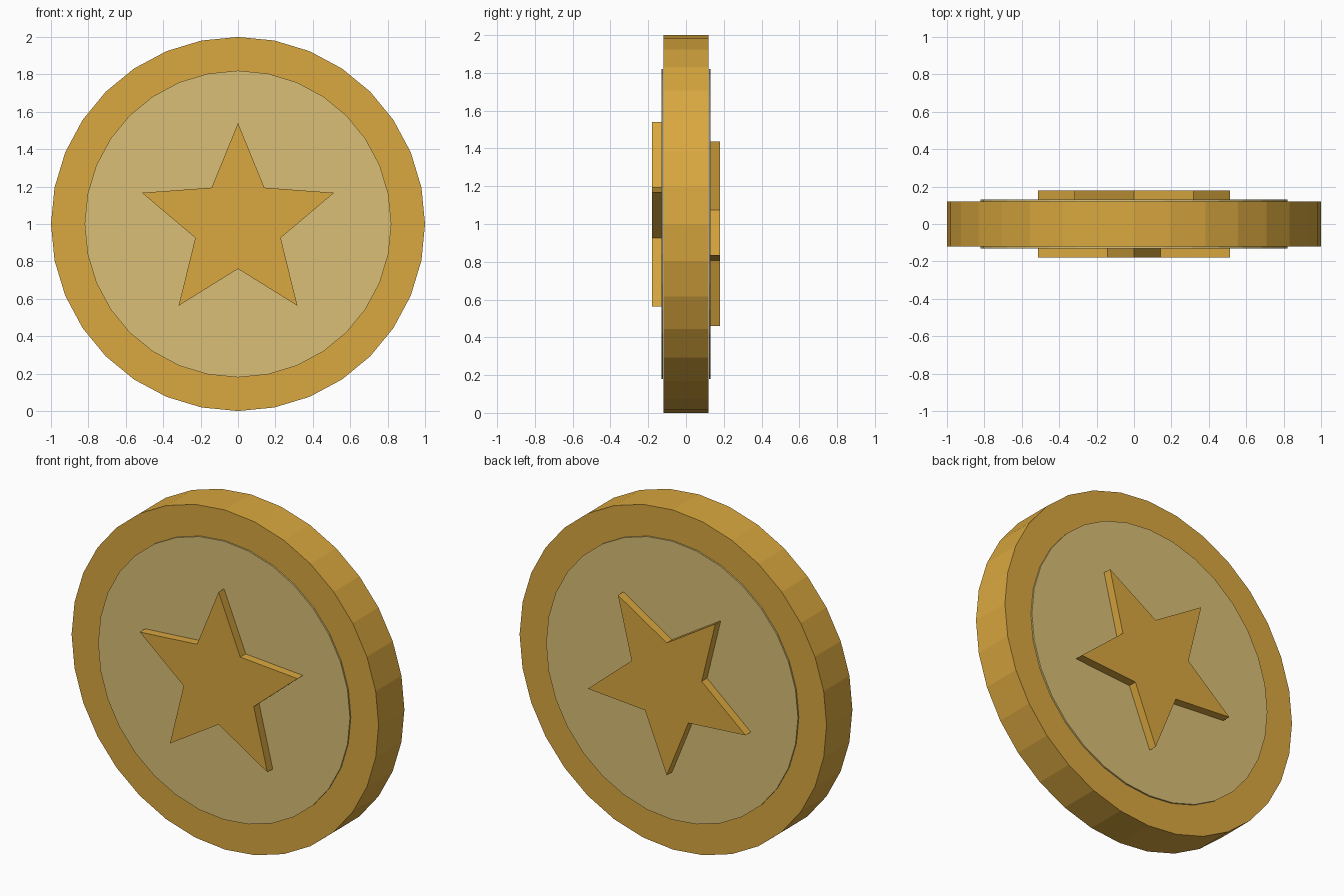
import bpy, bmesh, math

if "Cube" in bpy.data.objects:
    bpy.data.objects.remove(bpy.data.objects["Cube"])

CENTRE_Z = 1.0


def material(name, rgb):
    m = bpy.data.materials.new(name)
    m.diffuse_color = (*rgb, 1.0)
    m.use_nodes = True
    m.node_tree.nodes["Principled BSDF"].inputs["Base Color"].default_value = m.diffuse_color
    return m


gold = material("gold", (0.70, 0.39, 0.05))
pale_gold = material("pale_gold", (0.70, 0.52, 0.18))


def ring(radii, count, start=math.pi / 2):
    """Points around the coin centre, cycling through the given radii."""
    pts = []
    for i in range(count):
        a = start + 2 * math.pi * i / count
        r = radii[i % len(radii)]
        pts.append((r * math.cos(a), CENTRE_Z + r * math.sin(a)))
    return pts


def prism(name, outline, y0, y1, mat):
    """Extrude an x-z outline from y0 to y1."""
    bm = bmesh.new()
    face = bm.faces.new([bm.verts.new((x, y0, z)) for x, z in outline])
    res = bmesh.ops.extrude_face_region(bm, geom=[face], use_keep_orig=True)
    verts = [g for g in res["geom"] if isinstance(g, bmesh.types.BMVert)]
    bmesh.ops.translate(bm, verts=verts, vec=(0, y1 - y0, 0))
    bmesh.ops.recalc_face_normals(bm, faces=bm.faces[:])
    mesh = bpy.data.meshes.new(name)
    bm.to_mesh(mesh)
    bm.free()
    mesh.materials.append(mat)
    obj = bpy.data.objects.new(name, mesh)
    bpy.context.collection.objects.link(obj)
    return obj


# Coin body
prism("coin_body", ring([1.0], 32), -0.12, 0.12, gold)

# Thin pale disc and raised star on each side; the back star is upside down
for side, s, start in (("front", -1, math.pi / 2), ("back", 1, -math.pi / 2)):
    prism(side + "_inner_disc", ring([0.82], 32), s * 0.121, s * 0.13, pale_gold)
    prism(side + "_star", ring([0.54, 0.24], 10, start), s * 0.125, s * 0.18, gold)
